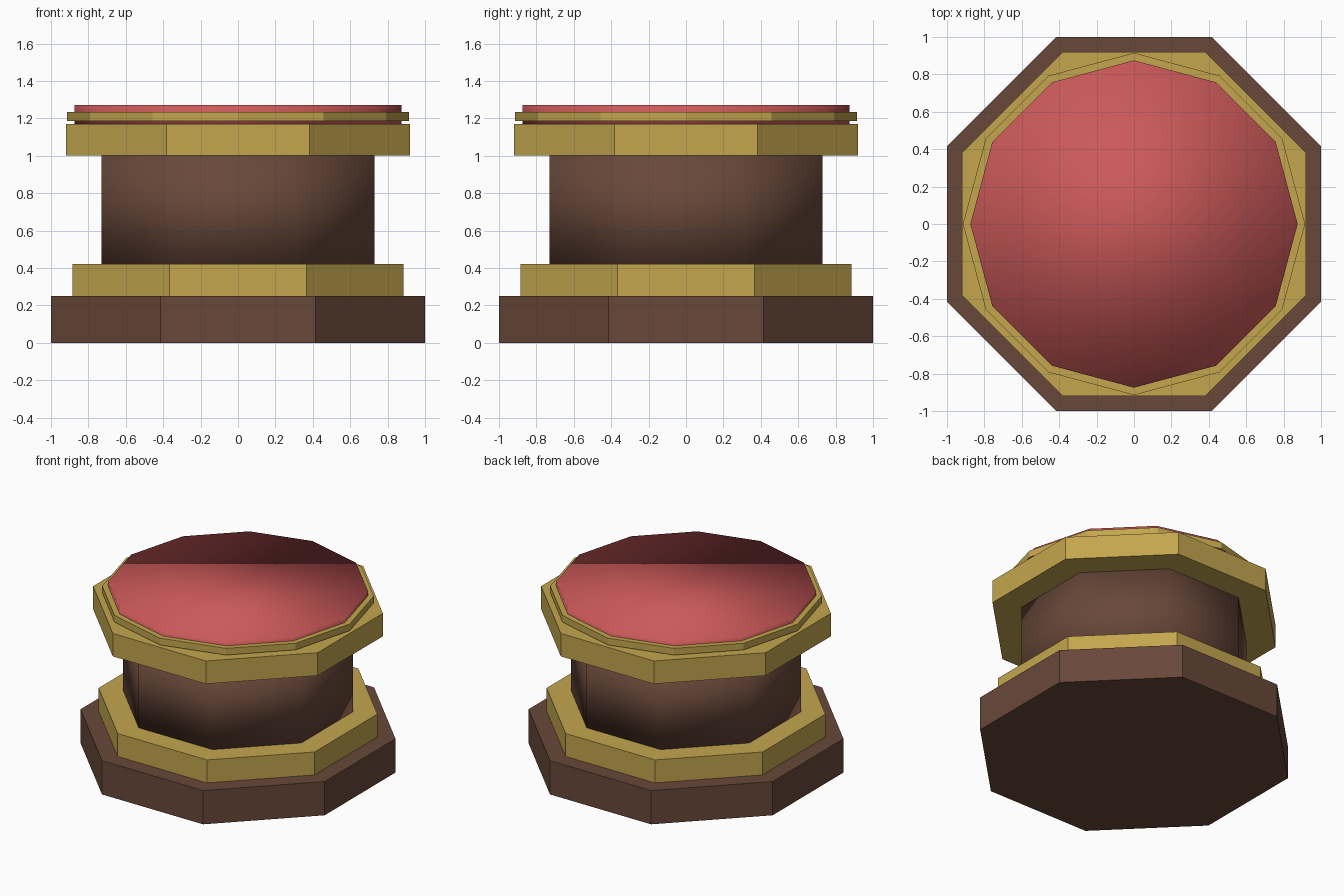
import bpy
import math

if "Cube" in bpy.data.objects:
    bpy.data.objects.remove(bpy.data.objects["Cube"])


def material(name, rgb):
    m = bpy.data.materials.new(name)
    m.diffuse_color = (*rgb, 1.0)
    m.use_nodes = True
    m.node_tree.nodes["Principled BSDF"].inputs["Base Color"].default_value = m.diffuse_color
    return m


wood = material("dark brown", (0.14, 0.065, 0.042))
gold = material("dull gold", (0.55, 0.38, 0.075))
red = material("soft red", (0.60, 0.10, 0.10))


def prism(name, sides, radius, z0, z1, mat, turn=0.0, smooth=False):
    """Upright prism between two heights; radius is measured to the corners."""
    bpy.ops.mesh.primitive_cylinder_add(
        vertices=sides, radius=radius, depth=z1 - z0,
        location=(0, 0, (z0 + z1) / 2), rotation=(0, 0, turn))
    ob = bpy.context.object
    ob.name = name
    ob.data.materials.append(mat)
    if smooth:
        bpy.ops.object.shade_smooth()
    return ob


def octagon(name, half_width, z0, z1, mat, smooth=False):
    """Octagonal tier with flat sides facing the axes."""
    return prism(name, 8, half_width / math.cos(math.pi / 8), z0, z1, mat,
                 math.pi / 8, smooth)


# Stacked octagonal pedestal
octagon("base_plinth", 1.0, 0.0, 0.25, wood)
octagon("lower_trim", 0.885, 0.25, 0.42, gold)
octagon("drum_body", 0.73, 0.42, 1.0, wood, smooth=True)
octagon("upper_trim", 0.92, 1.0, 1.17, gold)

# Twelve-sided cushion with a thin band around it
prism("cushion", 12, 0.875, 1.17, 1.27, red, smooth=True)
prism("cushion_band", 12, 0.915, 1.185, 1.235, gold)
